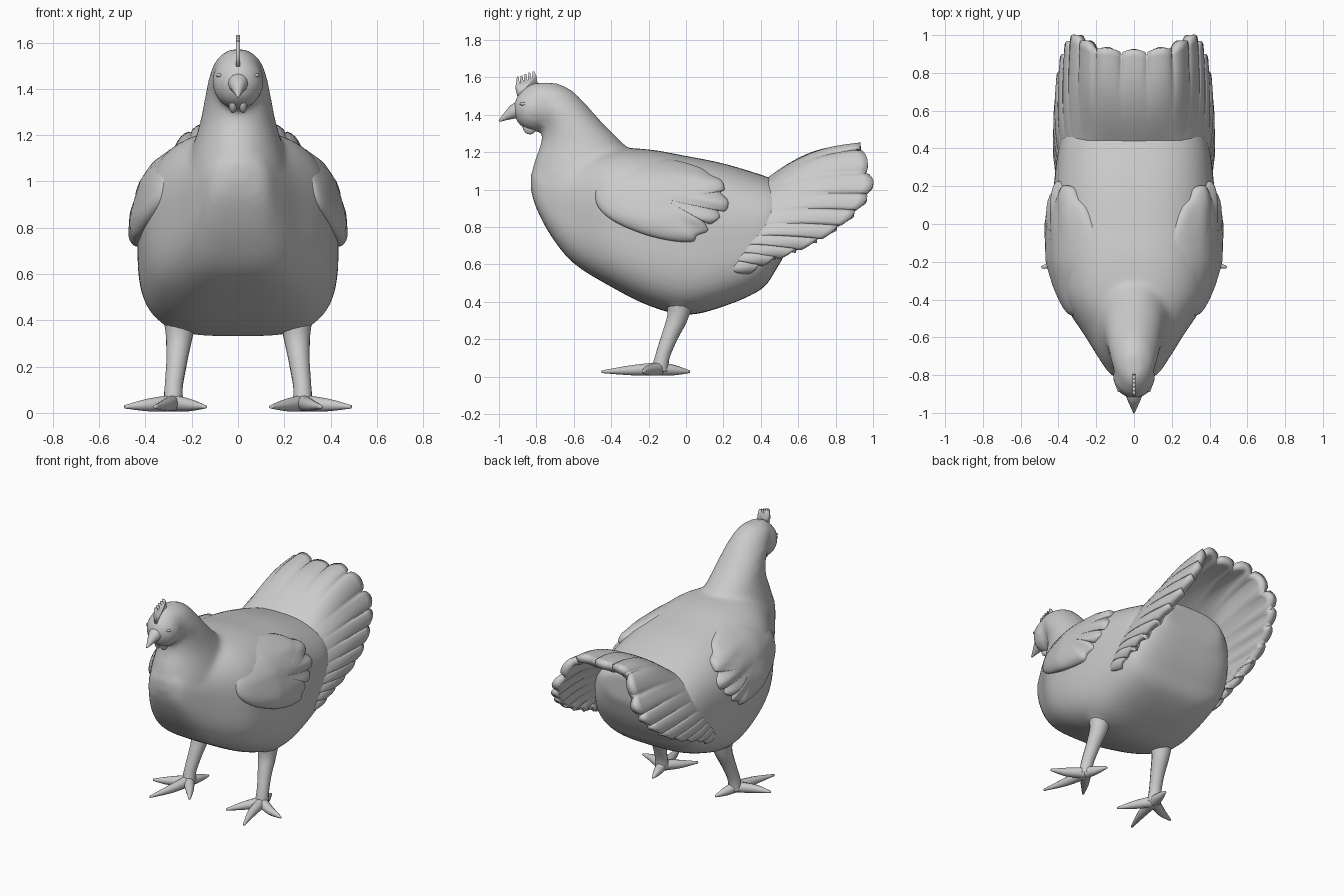
import bpy, bmesh, math
from mathutils import Vector

if "Cube" in bpy.data.objects:
    bpy.data.objects.remove(bpy.data.objects["Cube"])


def spline(pts, sub, closed=False):
    """Catmull-Rom through tuples of any size"""
    n, out = len(pts), []
    for i in range(n if closed else n - 1):
        idx = [i - 1, i, i + 1, i + 2]
        idx = [k % n if closed else min(max(k, 0), n - 1) for k in idx]
        a, b, c, d = (pts[k] for k in idx)
        for s in range(sub):
            t = s / sub
            out.append(tuple(0.5 * (2 * q + (r - p) * t + (2 * p - 5 * q + 4 * r - w) * t * t
                       + (3 * q - p - 3 * r + w) * t ** 3) for p, q, r, w in zip(a, b, c, d)))
    return out if closed else out + [tuple(pts[-1])]


def loft(bm, rings, closed=True, caps=True):
    rows = [[bm.verts.new(p) for p in ring] for ring in rings]
    n = len(rows[0])
    for a, b in zip(rows, rows[1:]):
        for i in range(n if closed else n - 1):
            j = (i + 1) % n
            bm.faces.new((a[i], a[j], b[j], b[i]))
    if caps:
        bm.faces.new(rows[0])
        bm.faces.new(rows[-1])


def ball(bm, centre, size):
    ret = bmesh.ops.create_uvsphere(bm, u_segments=20, v_segments=12, radius=1)
    for v in ret['verts']:
        v.co = Vector([c + s * k for c, s, k in zip(centre, size, v.co)])


def tube(bm, pts, sub=5, sides=12):
    """pts are (x, y, z, radius)"""
    path = spline(pts, sub)
    rings = []
    for i, p in enumerate(path):
        q, r = path[max(i - 1, 0)], path[min(i + 1, len(path) - 1)]
        rot = (Vector(r[:3]) - Vector(q[:3])).to_track_quat('Z', 'X')
        rings.append([Vector(p[:3]) + rot @ Vector((p[3] * math.cos(a), p[3] * math.sin(a), 0))
                      for a in (2 * math.pi * k / sides for k in range(sides))])
    loft(bm, rings)


def finish(bm, name, mirror=False):
    bmesh.ops.recalc_face_normals(bm, faces=bm.faces)
    for f in bm.faces:
        f.smooth = True
    me = bpy.data.meshes.new(name)
    bm.to_mesh(me)
    bm.free()
    ob = bpy.data.objects.new(name, me)
    bpy.context.collection.objects.link(ob)
    if mirror:
        ob.modifiers.new('mirror', 'MIRROR')
    return ob


def power(v, e):
    return math.copysign(abs(v) ** e, v)


ANGLES = [2 * math.pi * k / 48 for k in range(48)]

# Body, neck and head fused into one smooth skin
bm = bmesh.new()
body = [(-.83, 1.0, 1.08, .04), (-.8, .9, 1.12, .12), (-.72, .75, 1.15, .18), (-.6, .605, 1.18, .255),
        (-.4, .48, 1.22, .38), (-.2, .38, 1.215, .425), (0, .33, 1.18, .435), (.2, .375, 1.14, .425),
        (.4, .465, 1.08, .40), (.48, .57, 1.05, .365), (.54, .68, 1.03, .31), (.59, .82, 1.02, .22)]
rings = []
for y, zb, zt, w in spline(body, 4):
    ring = []
    for a in ANGLES:
        e = 2 / 2.45 if math.sin(a) > 0 else 2 / 3.4
        ring.append((w * power(math.cos(a), e), y,
                     (zb + zt) / 2 + (zt - zb) / 2 * power(math.sin(a), e)))
    rings.append(ring)
loft(bm, rings)
neck = [(.9, -.78, -.2, .24), (1.05, -.825, -.22, .22), (1.15, -.81, -.24, .195), (1.25, -.775, -.34, .165),
        (1.35, -.775, -.44, .145), (1.45, -.84, -.53, .125), (1.53, -.87, -.61, .09), (1.57, -.82, -.69, .035)]
loft(bm, [[(w * math.cos(a), (f + b) / 2 + (b - f) / 2 * math.sin(a), z) for a in ANGLES]
          for z, f, b, w in spline(neck, 4)])
ball(bm, (0, -.81, 1.43), (.112, .115, .12))
# thighs swell out of the belly
for s in (-1, 1):
    ball(bm, (s * .25, -.03, .43), (.085, .09, .09))
ob = finish(bm, 'body')
m = ob.modifiers.new('fuse', 'REMESH')
m.mode = 'VOXEL'
m.voxel_size = .018
m.use_smooth_shade = True
m = ob.modifiers.new('soften', 'SMOOTH')
m.factor = .5
m.iterations = 8

# Beak
bm = bmesh.new()
tube(bm, [(0, -.85, 1.43, .06), (0, -.91, 1.42, .043), (0, -.96, 1.392, .022), (0, -1.0, 1.365, .004)])
finish(bm, 'beak')

# Wattles and eyelids
bm = bmesh.new()
ball(bm, (.022, -.835, 1.345), (.02, .04, .05))
finish(bm, 'wattle', True)
bm = bmesh.new()
ball(bm, (.079, -.862, 1.458), (.014, .028, .01))
finish(bm, 'eyelid', True)

# Comb with five points
bm = bmesh.new()
outline = [(-.79, 1.54), (-.80, 1.61)]
for k in range(5):
    y = -.815 - k * .021
    outline += [(y + .003, 1.632 - .007 * k), (y - .005, 1.632 - .007 * k), (y - .011, 1.585 - .006 * k)]
outline += [(-.912, 1.54), (-.90, 1.49), (-.86, 1.5)]
loft(bm, [[(x, y, z) for y, z in outline] for x in (-.009, .009)])
finish(bm, 'comb')

# Arched tail fan: half rim and half root, mirrored, with feather lobes
rim = [(0, .92, 1.23), (.2, .94, 1.225), (.31, .995, 1.04), (.365, .92, .90), (.40, .78, .78),
       (.41, .61, .69), (.41, .45, .63), (.40, .34, .57)]
root = [(0, .40, 1.05), (.18, .40, 1.03), (.29, .34, .97), (.35, .28, .88), (.38, .25, .78),
        (.39, .23, .71), (.39, .22, .64), (.38, .2, .58)]
whole = lambda pts: [(-x, y, z) for x, y, z in pts[:0:-1]] + pts
rim, root = spline(whole(rim), 12), spline(whole(root), 12)
rows = []
for j in range(15):
    s, row = j / 14, []
    for i, (p, q) in enumerate(zip(root, rim)):
        lobe = abs(math.sin(math.pi * i / 12 * 1.5)) ** .6
        p, q = Vector(p), Vector(q)
        co = p.lerp(q, s * (.945 + .065 * lobe))
        out = Vector((co.x, 0, co.z - .6)).normalized()
        top = max(0, 1 - (co.x / .35) ** 2)
        row.append(co + out * (.014 * s * (lobe - .7) + (.03 + .03 * top) * math.sin(math.pi * s)
                               - .045 + .025 * s))
    rows.append(row)
bm = bmesh.new()
loft(bm, rows, closed=False, caps=False)
ob = finish(bm, 'tail')
m = ob.modifiers.new('thickness', 'SOLIDIFY')
m.thickness = .05
m.offset = 0

# Folded wings with a scalloped trailing edge
edge = [(-.48, .93), (-.46, 1.05), (-.33, 1.18), (-.1, 1.165), (.07, 1.12), (.13, 1.08), (.19, 1.05),
        (.205, 1.0), (.185, .985), (.225, .94), (.215, .885), (.18, .885), (.18, .85), (.13, .815),
        (.10, .825), (.12, .78), (.06, .755), (.03, .72), (-.1, .73), (-.25, .77), (-.4, .84)]
edge = spline(edge, 4, True)
depth = [(.70, .445), (.85, .42), (1.0, .375), (1.08, .325), (1.14, .255), (1.2, .15)]


def side_x(y, z):
    for (z0, x0), (z1, x1) in zip(depth, depth[1:]):
        if z <= z1:
            break
    return x0 + (x1 - x0) * (z - z0) / (z1 - z0) - .2 * max(0, -.2 - y)


rings = []
for r in (.02, .15, .3, .45, .6, .7, .8, .88, .94, .98, 1):
    ring = []
    for y, z in edge:
        y, z = -.12 + (y + .12) * r, .95 + (z - .95) * r
        groove = .008 * math.sin(z * 60 + y * 12) * min(max((y + .1) * 4, 0), 1)
        ring.append((side_x(y, z) + .05 * (1 - r ** 4) ** .6 + groove, y, z))
    rings.append(ring)
rings.append([(x - .06, y, z) for x, y, z in rings[-1]])
bm = bmesh.new()
loft(bm, rings)
finish(bm, 'wing', True)

# Legs and toes
bm = bmesh.new()
tube(bm, [(.25, -.03, .42, .075), (.255, -.045, .32, .058), (.265, -.085, .22, .046),
          (.278, -.125, .11, .04), (.28, -.14, .03, .045)])
for tip, mid in (((.36, -.45), (.31, -.29)), ((.49, -.23), (.39, -.2)),
                 ((.14, -.33), (.21, -.23)), ((.24, .02), (.26, -.06))):
    tube(bm, [(.28, -.14, .042, .036), (*mid, .034, .027), (*tip, .026, .007)])
finish(bm, 'leg', True)
